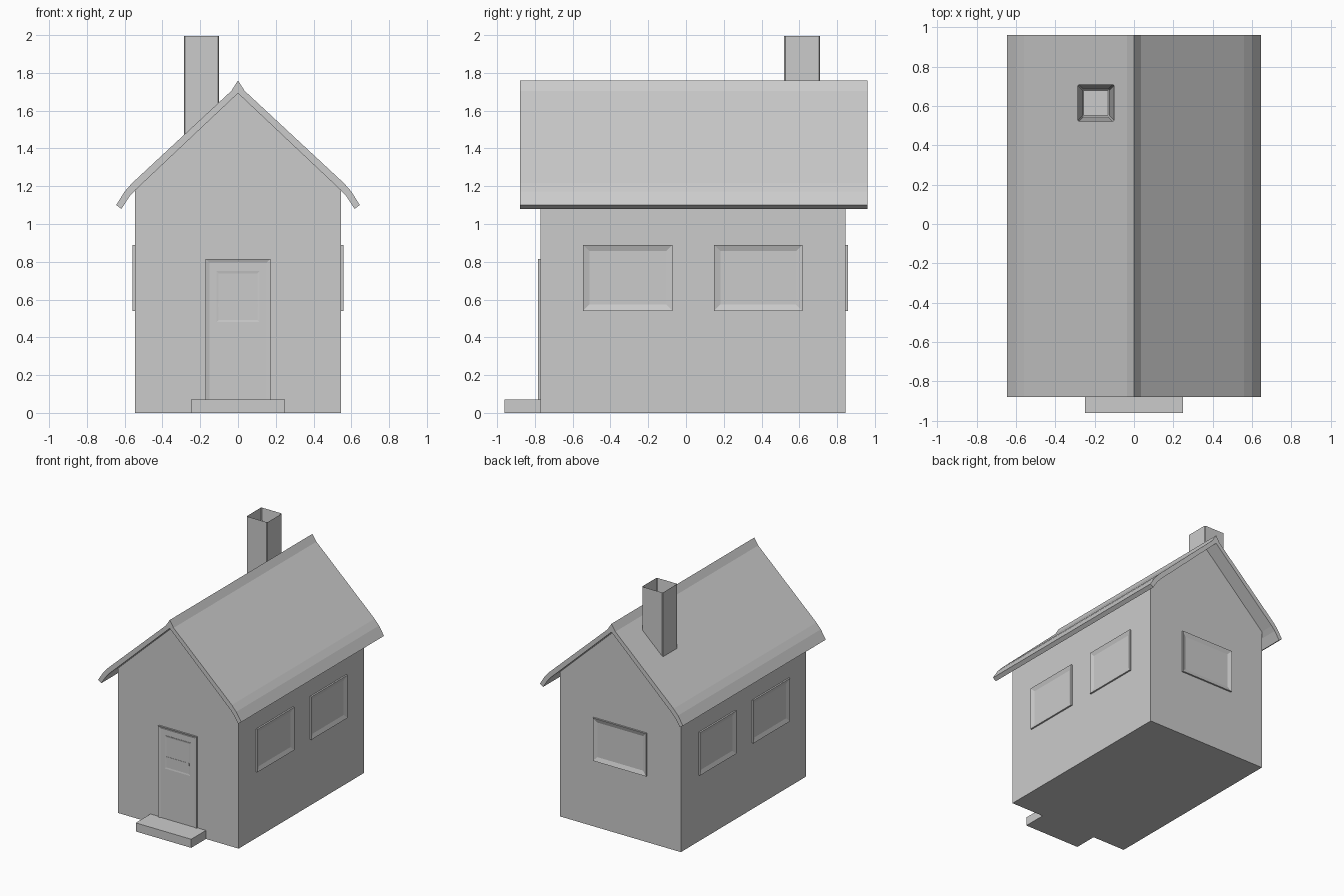
import bpy, bmesh, math
from mathutils import Matrix, Vector

cube = bpy.data.objects.get("Cube")
if cube:
    bpy.data.objects.remove(cube, do_unlink=True)

grey = bpy.data.materials.new("plain grey")
grey.use_nodes = True
colour = (0.6, 0.6, 0.6, 1)
grey.diffuse_color = colour
grey.node_tree.nodes["Principled BSDF"].inputs["Base Color"].default_value = colour


def finish(name, bm):
    bmesh.ops.recalc_face_normals(bm, faces=bm.faces)
    mesh = bpy.data.meshes.new(name)
    bm.to_mesh(mesh)
    bm.free()
    mesh.materials.append(grey)
    obj = bpy.data.objects.new(name, mesh)
    bpy.context.collection.objects.link(obj)
    return obj


def box_mesh(low, high):
    bm = bmesh.new()
    bmesh.ops.create_cube(bm, size=1)
    low, high = Vector(low), Vector(high)
    bmesh.ops.scale(bm, vec=high - low, verts=bm.verts)
    bmesh.ops.translate(bm, vec=(low + high) / 2, verts=bm.verts)
    return bm


def top_face(bm):
    return max(bm.faces, key=lambda f: f.calc_center_median().z)


def hollow(bm, border, depth):
    """Inset the top face and sink it straight down."""
    face = top_face(bm)
    bmesh.ops.inset_region(bm, faces=[face], thickness=border, use_even_offset=True)
    bmesh.ops.translate(bm, vec=(0, 0, -depth), verts=face.verts)


def extrude_profile(name, half, y0, y1):
    """Mirror a half profile in x, then extrude it along y."""
    points = half + [(-x, z) for x, z in reversed(half) if x > 0]
    bm = bmesh.new()
    face = bm.faces.new([bm.verts.new((x, y0, z)) for x, z in points])
    new = bmesh.ops.extrude_face_region(bm, geom=[face])["geom"]
    verts = [v for v in new if isinstance(v, bmesh.types.BMVert)]
    bmesh.ops.translate(bm, vec=(0, y1 - y0, 0), verts=verts)
    return finish(name, bm)


def wall_panel(name, bm, place, turn):
    """Stand a panel built facing +z upright against a wall."""
    upright = Matrix.Rotation(math.pi / 2, 4, "X")
    bm.transform(Matrix.Translation(place) @ Matrix.Rotation(math.radians(turn), 4, "Z") @ upright)
    return finish(name, bm)


def window(name, place, turn, width):
    bm = box_mesh((-width / 2, -0.175, -0.01), (width / 2, 0.175, 0.013))
    hollow(bm, 0.034, 0.012)
    return wall_panel(name, bm, place, turn)


# Walls with pointed gables
extrude_profile("walls", [(0, 1.70), (0.545, 1.185), (0.545, 0)], -0.77, 0.845)

# Roof shell: raised ridge and flared eaves
outer = [(0, 1.76), (0.035, 1.705), (0.56, 1.217), (0.60, 1.172), (0.645, 1.10)]
inner = [(0.617, 1.08), (0.575, 1.145), (0.545, 1.178), (0, 1.692)]
extrude_profile("roof", outer + inner, -0.88, 0.96)

# Hollow chimney
bm = box_mesh((-0.287, 0.52, 1.4), (-0.1, 0.71, 2))
hollow(bm, 0.025, 0.3)
chimney = finish("chimney", bm)
edge = chimney.modifiers.new("soft edges", "BEVEL")
edge.width = 0.006
edge.segments = 1

# Windows on both sides and at the back
for side, turn in (("left", 90), ("right", -90)):
    x = 0.545 if side == "left" else -0.545
    window(side + "_front_window", (x, -0.308, 0.715), turn, 0.474)
    window(side + "_back_window", (x, 0.382, 0.715), turn, 0.468)
window("back_window", (0, 0.845, 0.715), 180, 0.48)

# Door frame and leaf
bm = box_mesh((-0.172, 0, -0.01), (0.172, 0.815, 0.013))
hollow(bm, 0.02, 0.007)
wall_panel("door", bm, (0, -0.77, 0), 0)

# Raised rim and bar of the door pane
bm = box_mesh((-0.115, 0.48, 0), (0.115, 0.75, 0.009))
hollow(bm, 0.012, 0.002)
wall_panel("door_pane", bm, (0, -0.77, 0), 0)
finish("door_bar", box_mesh((-0.105, -0.779, 0.56), (0.105, -0.77, 0.58)))

# Doorstep
finish("doorstep", box_mesh((-0.25, -0.96, 0), (0.25, -0.765, 0.07)))
